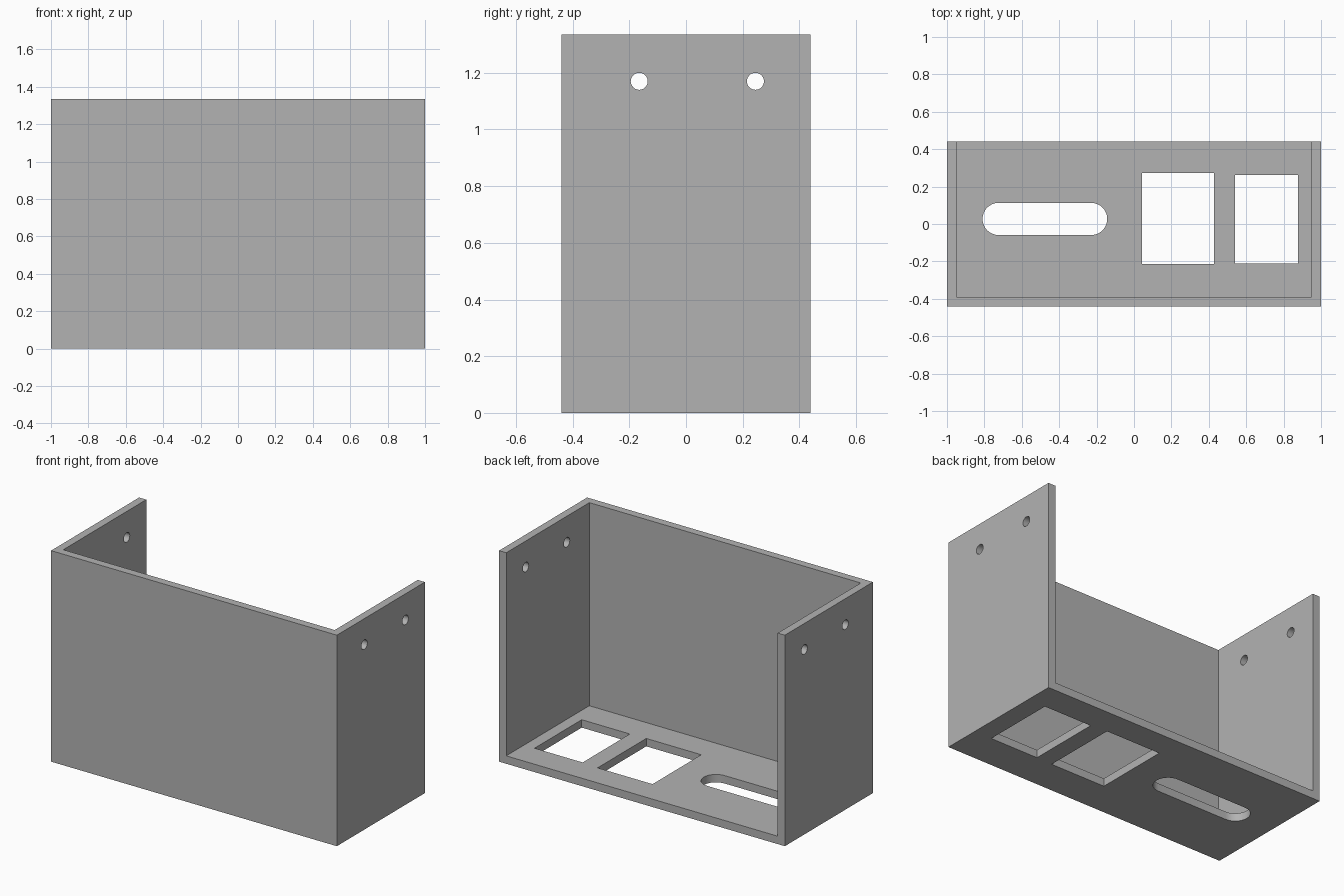
import bpy
import bmesh
import math
from mathutils import Matrix, Vector

if "Cube" in bpy.data.objects:
    bpy.data.objects.remove(bpy.data.objects["Cube"], do_unlink=True)

HALF_X, HALF_Y, HEIGHT, WALL = 1.0, 0.44, 1.335, 0.05

grey = bpy.data.materials.new("plain grey")
grey.use_nodes = True
grey.diffuse_color = (0.45, 0.45, 0.45, 1)
grey.node_tree.nodes["Principled BSDF"].inputs["Base Color"].default_value = grey.diffuse_color


def add_object(name, bm):
    mesh = bpy.data.meshes.new(name)
    bm.to_mesh(mesh)
    bm.free()
    mesh.materials.append(grey)
    obj = bpy.data.objects.new(name, mesh)
    bpy.context.collection.objects.link(obj)
    return obj


def box(name, low, high):
    low, high = Vector(low), Vector(high)
    bm = bmesh.new()
    place = Matrix.Translation((low + high) / 2) @ Matrix.Diagonal((*(high - low), 1))
    bmesh.ops.create_cube(bm, size=1, matrix=place)
    return add_object(name, bm)


def rod(name, y, z, radius):
    bm = bmesh.new()
    place = Matrix.Translation((0, y, z)) @ Matrix.Rotation(math.pi / 2, 4, "Y")
    bmesh.ops.create_cone(bm, cap_ends=True, segments=32, radius1=radius,
                          radius2=radius, depth=3 * HALF_X, matrix=place)
    return add_object(name, bm)


def rounded_slot(name, x_low, x_high, y, radius):
    # Two half circles joined into one outline, then pulled up through the floor
    bm = bmesh.new()
    steps = 16
    outline = []
    for cx, start in ((x_high - radius, -math.pi / 2), (x_low + radius, math.pi / 2)):
        for i in range(steps + 1):
            a = start + math.pi * i / steps
            outline.append(bm.verts.new((cx + radius * math.cos(a),
                                         y + radius * math.sin(a), -WALL)))
    face = bm.faces.new(outline)
    pulled = bmesh.ops.extrude_face_region(bm, geom=[face])["geom"]
    top = [v for v in pulled if isinstance(v, bmesh.types.BMVert)]
    bmesh.ops.translate(bm, verts=top, vec=(0, 0, 3 * WALL))
    bmesh.ops.recalc_face_normals(bm, faces=bm.faces)
    return add_object(name, bm)


# Enclosure block, hollowed so that the top and back stay open
enclosure = box("enclosure", (-HALF_X, -HALF_Y, 0), (HALF_X, HALF_Y, HEIGHT))
cutters = [box("hollow_cutter", (-HALF_X + WALL, -HALF_Y + WALL, WALL),
               (HALF_X - WALL, 2 * HALF_Y, 2 * HEIGHT))]

# Floor openings
for name, x1, x2, y1, y2 in (("large_window", 0.043, 0.428, -0.214, 0.273),
                             ("small_window", 0.54, 0.877, -0.21, 0.262)):
    cutters.append(box(name + "_cutter", (x1, y1, -WALL), (x2, y2, 2 * WALL)))
cutters.append(rounded_slot("slot_cutter", -0.81, -0.143, 0.027, 0.086))

# Screw holes through both side walls
for y in (-0.165, 0.245):
    cutters.append(rod("screw_hole_cutter", y, 1.17, 0.03))

bpy.ops.object.select_all(action="DESELECT")
bpy.context.view_layer.objects.active = enclosure
enclosure.select_set(True)
for cutter in cutters:
    mod = enclosure.modifiers.new("cut", "BOOLEAN")
    mod.operation = "DIFFERENCE"
    mod.solver = "EXACT"
    mod.object = cutter
    bpy.ops.object.modifier_apply(modifier=mod.name)
    bpy.data.objects.remove(cutter, do_unlink=True)

bpy.ops.object.shade_smooth_by_angle(angle=math.radians(30))
